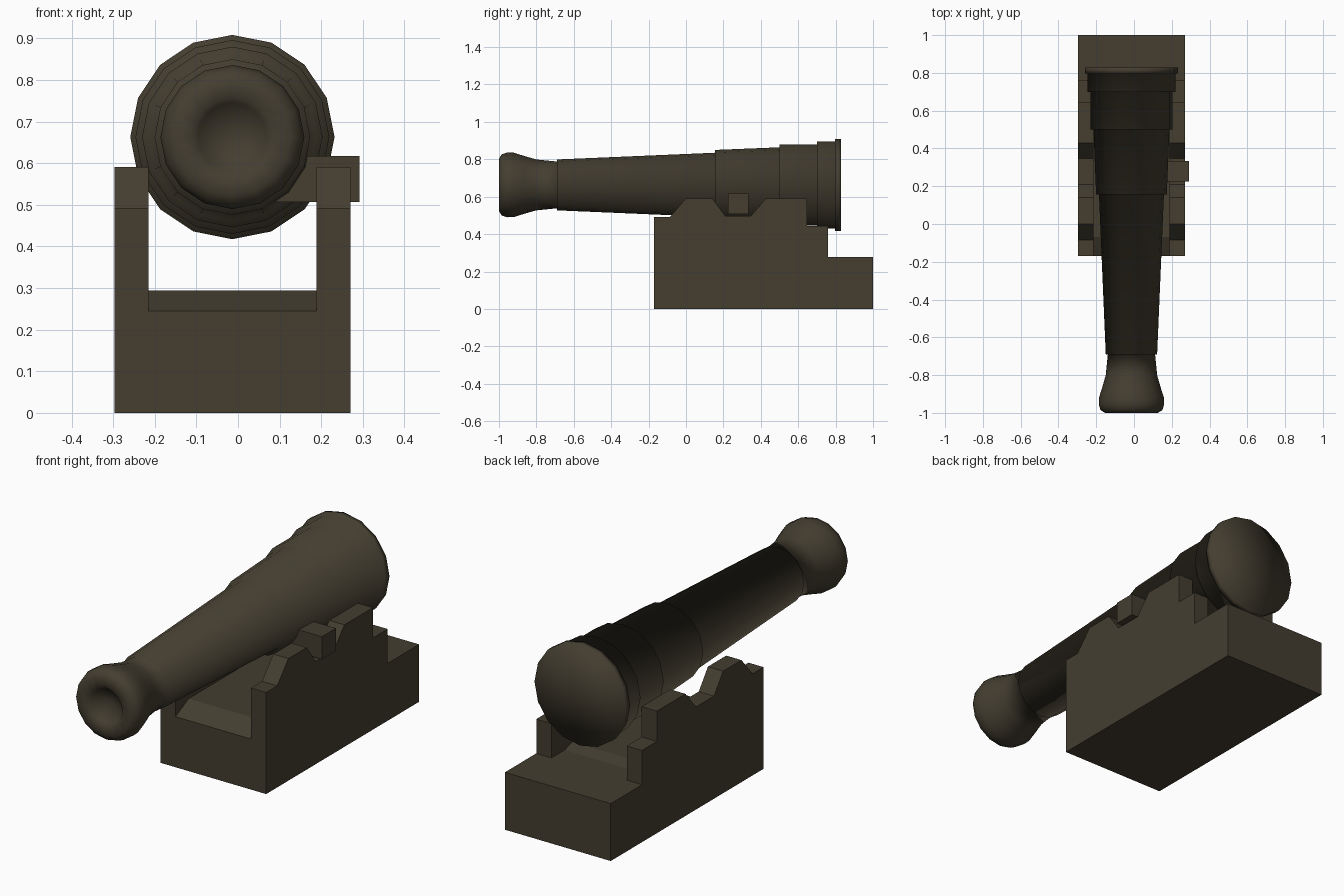
import bpy, bmesh, math

if "Cube" in bpy.data.objects:
    bpy.data.objects.remove(bpy.data.objects["Cube"])

CX = -0.0135      # centre line of the gun
AXIS_Z = 0.663    # height of the barrel axis
SIDES = 16

iron = bpy.data.materials.new("dark brown")
iron.diffuse_color = (0.058, 0.048, 0.030, 1)
iron.use_nodes = True
iron.node_tree.nodes["Principled BSDF"].inputs["Base Color"].default_value = iron.diffuse_color


def finish(bm, name):
    bmesh.ops.recalc_face_normals(bm, faces=bm.faces)
    me = bpy.data.meshes.new(name)
    bm.to_mesh(me)
    bm.free()
    me.materials.append(iron)
    ob = bpy.data.objects.new(name, me)
    bpy.context.collection.objects.link(ob)
    return ob


def prism(name, profile, x0, x1):
    """Extrude a (y, z) outline from x0 to x1."""
    bm = bmesh.new()
    face = bm.faces.new([bm.verts.new((x0, y, z)) for y, z in profile])
    ext = bmesh.ops.extrude_face_region(bm, geom=[face])["geom"]
    verts = [v for v in ext if isinstance(v, bmesh.types.BMVert)]
    bmesh.ops.translate(bm, verts=verts, vec=(x1 - x0, 0, 0))
    return finish(bm, name)


# carriage cheeks: stepped side boards with a notch for the trunnion
cheek = [(-0.17, 0), (-0.17, 0.492), (-0.086, 0.492), (0, 0.591), (0.14, 0.591),
         (0.21, 0.497), (0.347, 0.497), (0.428, 0.591), (0.647, 0.591),
         (0.647, 0.444), (0.76, 0.444), (0.76, 0.278), (1, 0.278), (1, 0)]
for side, name in ((-1, "left_cheek"), (1, "right_cheek")):
    prism(name, cheek, CX + side * 0.202, CX + side * 0.2835)

# carriage bed between the cheeks
bed = [(-0.17, 0), (-0.17, 0.245), (-0.07, 0.294), (0.60, 0.294),
       (0.66, 0.278), (1, 0.278), (1, 0)]
prism("carriage_bed", bed, CX - 0.202, CX + 0.202)

# trunnion, on the right side only
prism("trunnion", [(0.225, 0.507), (0.225, 0.617), (0.333, 0.617), (0.333, 0.507)],
      0.03, 0.292)

# barrel: (y, radius) from the bore, round the muzzle, back to the breech
profile = [(-0.94, 0.0), (-0.985, 0.083), (-1.0, 0.095), (-1.0, 0.14), (-0.985, 0.164),
           (-0.955, 0.173), (-0.92, 0.172), (-0.87, 0.156), (-0.80, 0.136), (-0.69, 0.125),
           (-0.69, 0.136), (0.155, 0.172), (0.155, 0.187), (0.50, 0.201),
           (0.50, 0.217), (0.70, 0.217), (0.70, 0.233), (0.797, 0.233),
           (0.797, 0.2455), (0.828, 0.2455)]
bm = bmesh.new()
rings = []
for y, r in profile[1:]:
    rings.append([bm.verts.new((CX + r * math.sin(a), y, AXIS_Z + r * math.cos(a)))
                  for a in (2 * math.pi * i / SIDES for i in range(SIDES))])
for a, b in zip(rings, rings[1:]):
    for i in range(SIDES):
        j = (i + 1) % SIDES
        bm.faces.new((a[i], a[j], b[j], b[i]))
tip = bm.verts.new((CX, profile[0][0], AXIS_Z))
back = bm.verts.new((CX, profile[-1][0], AXIS_Z))
for i in range(SIDES):
    j = (i + 1) % SIDES
    bm.faces.new((tip, rings[0][j], rings[0][i]))
    bm.faces.new((back, rings[-1][i], rings[-1][j]))
# smooth all round, crisp at the steps, soft over the breech rim
for f in bm.faces:
    f.smooth = True
for e in bm.edges:
    if len(e.link_faces) == 2 and e.calc_face_angle() > math.radians(50):
        e.smooth = e.verts[0].co.y > 0.82
finish(bm, "barrel")
